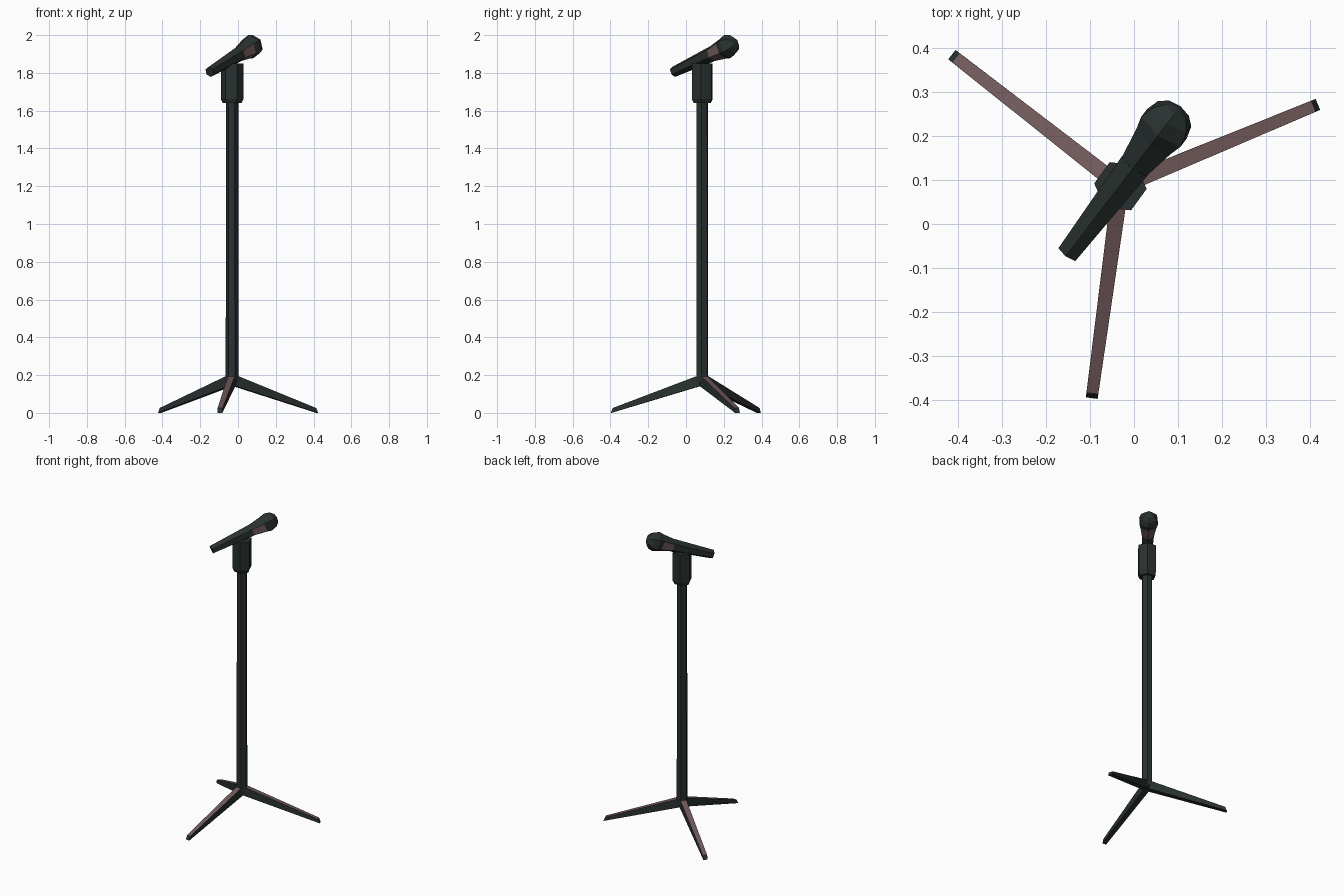
import bpy, bmesh
from math import radians, cos, sin, atan2
from mathutils import Vector, Matrix

if "Cube" in bpy.data.objects:
    bpy.data.objects.remove(bpy.data.objects["Cube"])

AXIS = Vector((-0.031, 0.086, 0))          # pole centre line


def material(name, rgb):
    m = bpy.data.materials.new(name)
    m.diffuse_color = (*rgb, 1)
    m.use_nodes = True
    m.node_tree.nodes["Principled BSDF"].inputs["Base Color"].default_value = m.diffuse_color
    return m


DARK = material("charcoal", (0.022, 0.031, 0.029))
RED = material("dusty red", (0.165, 0.100, 0.105))


def finish(name, bm, matrix, accent):
    """Make an object; faces that pass the accent rule get the red colour."""
    bmesh.ops.recalc_face_normals(bm, faces=bm.faces)
    bm.normal_update()
    for f in bm.faces:
        f.material_index = int(accent(f))
    me = bpy.data.meshes.new(name)
    bm.to_mesh(me)
    bm.free()
    me.materials.append(DARK)
    me.materials.append(RED)
    ob = bpy.data.objects.new(name, me)
    ob.matrix_world = matrix
    bpy.context.collection.objects.link(ob)
    return ob


def lathe(name, profile, matrix, phase=0.0, sides=6, accent=lambda f: False):
    """Faceted body of (radius, height) rings along local z."""
    bm = bmesh.new()
    rings = []
    for r, h in profile:
        rings.append([bm.verts.new((r * cos(phase + i * radians(360) / sides),
                                    r * sin(phase + i * radians(360) / sides), h))
                      for i in range(sides)])
    for a, b in zip(rings, rings[1:]):
        for i in range(sides):
            j = (i + 1) % sides
            bm.faces.new((a[i], a[j], b[j], b[i]))
    bm.faces.new(rings[0])
    bm.faces.new(rings[-1])
    return finish(name, bm, matrix, accent)


def leg(name, angle):
    """Tapered strut sloping to the floor, red on its top face."""
    bm = bmesh.new()
    loops = []
    for bottom, top, half in (((0.0, 0.145), (0.0, 0.205), 0.019),
                              ((0.487, 0.0), (0.476, 0.026), 0.0135)):
        loops.append([bm.verts.new((x, s * half, z))
                      for (x, z), s in ((bottom, -1), (bottom, 1), (top, 1), (top, -1))])
    a, b = loops
    for i in range(4):
        j = (i + 1) % 4
        bm.faces.new((a[i], a[j], b[j], b[i]))
    bm.faces.new(a)
    bm.faces.new(b)
    finish(name, bm, Matrix.Translation(AXIS) @ Matrix.Rotation(radians(angle), 4, 'Z'),
           lambda f: f.normal.z > 0.7)


# Tripod legs
for n, ang in (("right_leg", 22.5), ("left_leg", 142), ("front_leg", 262.3)):
    leg(n, ang)

# Pole and clip holder
upright = Matrix.Translation(AXIS)
lathe("pole", [(0.0345, 0.16), (0.0325, 1.66)], upright, radians(54))
lathe("holder", [(0.05, 1.64), (0.06, 1.662), (0.06, 1.85)], upright, radians(54))

# Microphone: local z runs from tail to head, local x points upwards
tail, head = Vector((-0.15, -0.066, 1.805)), Vector((0.068, 0.219, 1.939))
d = (head - tail).normalized()
up = (Vector((0, 0, 1)) - d * d.z).normalized()
side = d.cross(up)
mic = Matrix((up, side, d)).transposed().to_4x4()
mic.translation = tail

lathe("microphone_handle", [(0.028, 0.0), (0.042, 0.272)], mic)
# Collar: red on the side and lower faces
lathe("microphone_collar", [(0.040, 0.268), (0.056, 0.352)], mic,
      accent=lambda f: abs(f.normal.z) < 0.8 and f.normal.x < 0.3)
# Grille ball
lathe("microphone_head", [(0.056, 0.352), (0.065, 0.383), (0.055, 0.416),
                          (0.033, 0.437), (0.010, 0.444)], mic)
